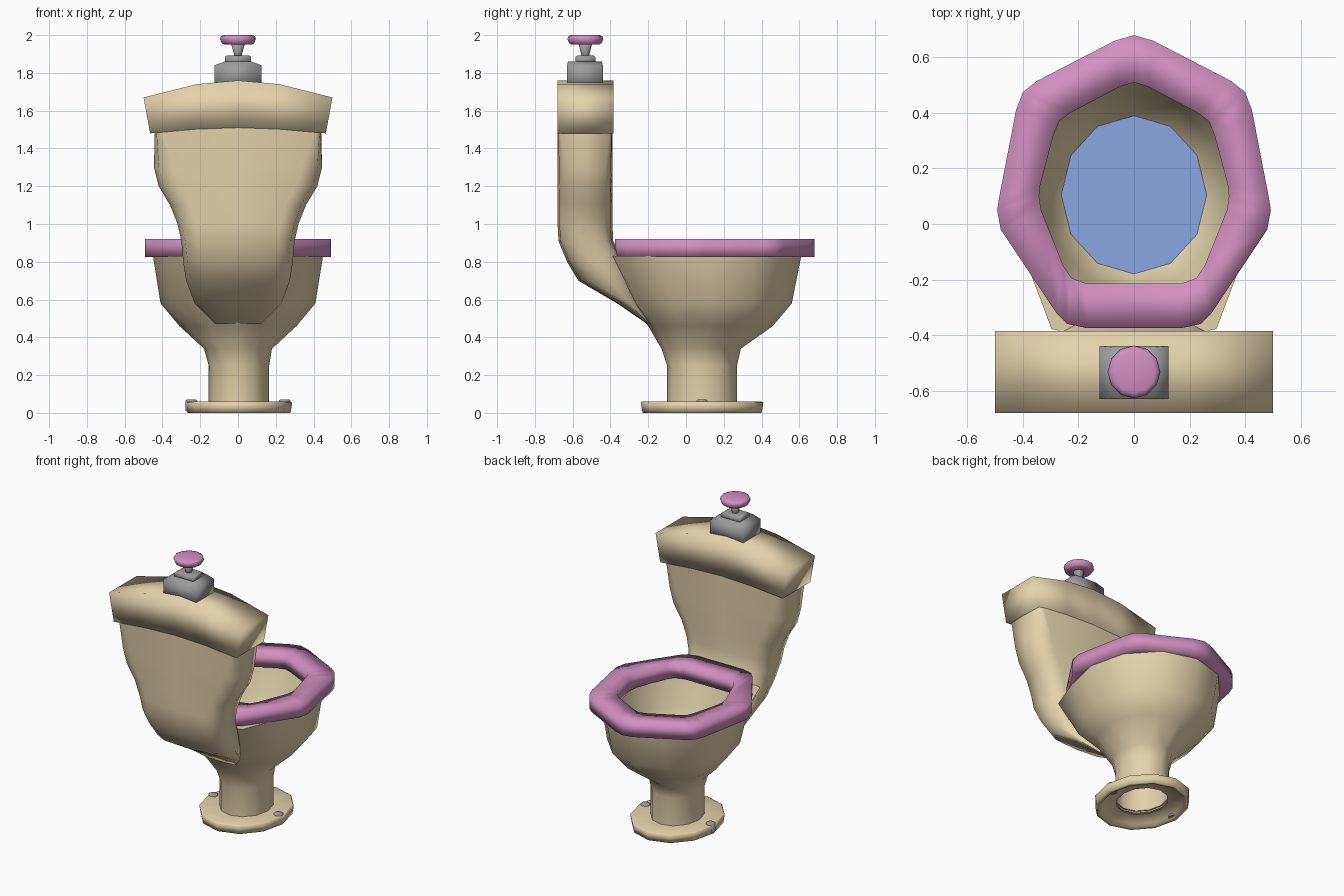
import bpy, bmesh, math

cube = bpy.data.objects.get("Cube")
if cube:
    bpy.data.objects.remove(cube, do_unlink=True)


def material(name, rgb):
    m = bpy.data.materials.new(name)
    m.use_nodes = True
    color = (*rgb, 1)
    m.diffuse_color = color
    m.node_tree.nodes["Principled BSDF"].inputs["Base Color"].default_value = color
    return m


CREAM = material("cream ceramic", (0.77, 0.655, 0.41))
PINK = material("pink plastic", (0.64, 0.28, 0.53))
GREY = material("grey metal", (0.33, 0.33, 0.33))
BLUE = material("blue water", (0.25, 0.39, 0.75))


def loft(name, rings, mat, caps=(True, True), angle=50, wrap=False):
    """Skin a list of equal-length point rings into one shaded object."""
    bm = bmesh.new()
    loops = [[bm.verts.new(p) for p in ring] for ring in rings]
    pairs = list(zip(loops, loops[1:]))
    if wrap:
        pairs.append((loops[-1], loops[0]))
    for a, b in pairs:
        n = len(a)
        for i in range(n):
            j = (i + 1) % n
            bm.faces.new((a[i], a[j], b[j], b[i]))
    if caps[0]:
        bm.faces.new(loops[0][::-1])
    if caps[1]:
        bm.faces.new(loops[-1])
    bmesh.ops.recalc_face_normals(bm, faces=bm.faces)
    me = bpy.data.meshes.new(name)
    bm.to_mesh(me)
    bm.free()
    me.materials.append(mat)
    ob = bpy.data.objects.new(name, me)
    bpy.context.collection.objects.link(ob)
    bpy.ops.object.select_all(action='DESELECT')
    ob.select_set(True)
    bpy.context.view_layer.objects.active = ob
    if angle >= 180:
        bpy.ops.object.shade_smooth()
    else:
        bpy.ops.object.shade_smooth_by_angle(angle=math.radians(angle))


def oval(z, half_x, y0, y1, power=1, flare=0, x=0):
    """Level ring; flare squares off the back, power < 1 boxes the corners."""
    pts = []
    for i in range(12):
        t = math.pi * i / 6
        s, c = round(math.sin(t), 6), round(math.cos(t), 6)
        u = math.copysign(abs(s) ** power, s)
        v = math.copysign(abs(c) ** power, c)
        if flare and c < -0.6:
            v -= 0.13 * flare
            if abs(s) > 0.1:
                u += math.copysign(0.16 * flare, s)
        pts.append((x + u * half_x, (y0 + y1) / 2 + v * (y1 - y0) / 2, z))
    return pts


def box_ring(z, half_x, y0, y1):
    return [(-half_x, y0, z), (half_x, y0, z), (half_x, y1, z), (-half_x, y1, z)]


# Bowl with pedestal: outside wall, rim, then inside wall
loft("bowl", [
    oval(0.05, 0.16, -0.10, 0.27, x=0.005),
    oval(0.25, 0.16, -0.10, 0.27, x=0.005),
    oval(0.34, 0.18, -0.13, 0.29),
    oval(0.46, 0.31, -0.20, 0.46),
    oval(0.58, 0.41, -0.29, 0.56, flare=0.4),
    oval(0.83, 0.45, -0.38, 0.61, flare=1),
    oval(0.83, 0.37, -0.30, 0.53),
    oval(0.65, 0.33, -0.24, 0.47),
    oval(0.50, 0.26, -0.18, 0.39),
    oval(0.43, 0.15, -0.08, 0.27),
], CREAM, caps=(False, True))

loft("water", [oval(0.505, 0.262, -0.18, 0.39), oval(0.497, 0.262, -0.18, 0.39)], BLUE)

# Floor flange, hollow underneath
loft("foot", [oval(*row, x=0.005) for row in (
    (0.035, 0.15, -0.09, 0.26),
    (0.02, 0.24, -0.19, 0.36),
    (0.0, 0.25, -0.21, 0.38),
    (0.0, 0.273, -0.23, 0.40),
    (0.055, 0.282, -0.24, 0.41),
    (0.06, 0.27, -0.23, 0.40),
    (0.06, 0.15, -0.09, 0.26),
)], CREAM, caps=(False, False), angle=180)

for side, label in ((-1, "right"), (1, "left")):
    x = side * 0.247
    loft(label + "_bolt", [oval(z, r, 0.085 - r, 0.085 + r, x=x)
                           for z, r in ((0.01, 0.03), (0.064, 0.03), (0.07, 0.024))], GREY)

# Neck sweeping up into the tank, boxier toward the top
loft("tank", [oval(*row) for row in (
    (0.47, 0.12, -0.205, -0.185, 0.9),
    (0.58, 0.23, -0.365, -0.24, 0.9),
    (0.70, 0.275, -0.57, -0.28, 0.7),
    (0.80, 0.29, -0.63, -0.33, 0.6),
    (0.91, 0.30, -0.675, -0.385, 0.5),
    (1.0, 0.32, -0.68, -0.39, 0.5),
    (1.1, 0.36, -0.68, -0.39, 0.5),
    (1.2, 0.42, -0.68, -0.39, 0.45),
    (1.3, 0.445, -0.68, -0.39, 0.4),
    (1.51, 0.44, -0.68, -0.39, 0.1),
)], CREAM, angle=75)

# Arched lid, lofted from side to side
arch = [(0.5, 1.67, 0.465, 1.48), (0.22, 1.74, 0.22, 1.502), (0, 1.76, 0, 1.51)]
arch += [(-a, b, -c, d) for a, b, c, d in arch[-2::-1]]
loft("tank_lid", [[(xt, -0.68, zt), (xt, -0.385, zt), (xb, -0.385, zb), (xb, -0.68, zb)]
                  for xt, zt, xb, zb in arch], CREAM, angle=180)

# Seven-cornered seat with softened corners
outer = [(0, 0.68), (0.07, 0.66), (0.35, 0.515), (0.40, 0.475), (0.425, 0.41),
         (0.485, 0.10), (0.493, 0.05), (0.48, -0.02), (0.28, -0.32), (0.24, -0.36), (0.17, -0.375)]
inner = [(0, 0.51), (0.05, 0.495), (0.23, 0.40), (0.27, 0.37), (0.29, 0.32),
         (0.338, 0.14), (0.342, 0.10), (0.335, 0.05), (0.255, -0.15), (0.225, -0.195), (0.17, -0.215)]


def mirrored(half, z):
    full = half + [(-x, y) for x, y in half[:0:-1]]
    return [(x, y, z) for x, y in full]


loft("seat", [mirrored(outer, 0.825), mirrored(outer, 0.92),
              mirrored(inner, 0.92), mirrored(inner, 0.825)],
     PINK, caps=(False, False), angle=180, wrap=True)

# Flush button housing, stem and knob
loft("button_base", [
    box_ring(1.72, 0.125, -0.63, -0.44),
    box_ring(1.84, 0.125, -0.63, -0.44),
    box_ring(1.86, 0.07, -0.625, -0.445),
], GREY, angle=180)
loft("button_collar", [
    box_ring(1.85, 0.07, -0.585, -0.48),
    box_ring(1.885, 0.07, -0.585, -0.48),
    box_ring(1.892, 0.06, -0.575, -0.49),
], GREY, angle=180)


def turned(name, rows, mat):
    loft(name, [oval(z, r, -0.533 - r, -0.533 + r) for z, r in rows], mat, angle=180)


turned("button_stem", [(1.88, 0.02), (1.90, 0.022), (1.955, 0.036)], GREY)
turned("button_knob", [(1.95, 0.075), (1.957, 0.085), (1.978, 0.095),
                       (1.994, 0.09), (2.0, 0.075)], PINK)
